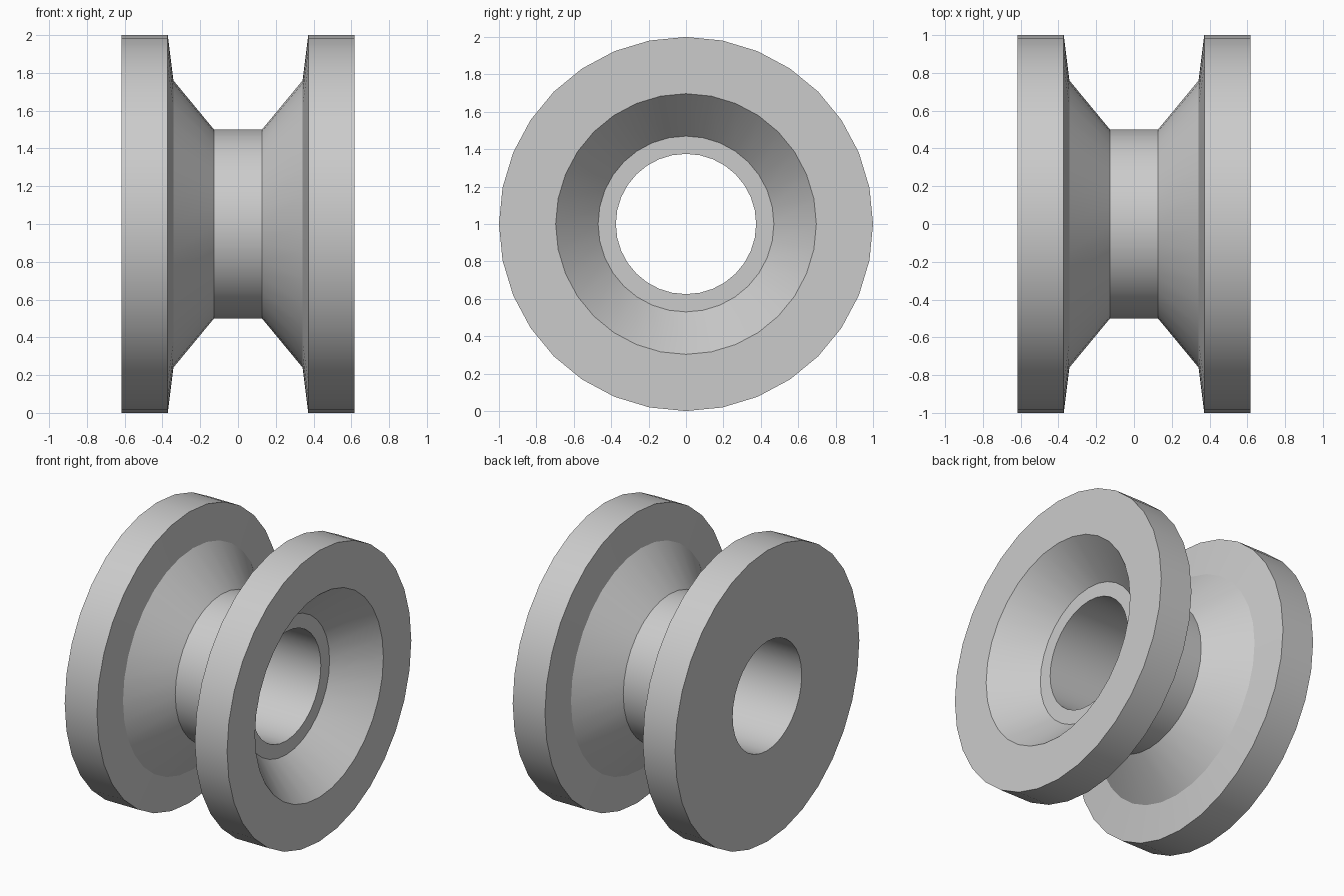
import bpy
import bmesh
import math

cube = bpy.data.objects.get("Cube")
if cube:
    bpy.data.objects.remove(cube, do_unlink=True)

SIDES = 32
HALF = 0.617      # half width of the roller
BORE = 0.375      # radius of the through hole

grey = bpy.data.materials.new("plain grey")
grey.use_nodes = True
colour = (0.6, 0.6, 0.6, 1)
grey.diffuse_color = colour
grey.node_tree.nodes["Principled BSDF"].inputs["Base Color"].default_value = colour


def lathe(name, profile, centre_z):
    """Turn a closed (x, radius) profile around the x axis."""
    bm = bmesh.new()
    rings = []
    for i in range(SIDES):
        a = math.tau * i / SIDES
        rings.append([bm.verts.new((x, r * math.sin(a), centre_z + r * math.cos(a)))
                      for x, r in profile])
    n = len(profile)
    for i in range(SIDES):
        here, there = rings[i], rings[(i + 1) % SIDES]
        for j in range(n):
            k = (j + 1) % n
            bm.faces.new((here[j], here[k], there[k], there[j]))
    bmesh.ops.recalc_face_normals(bm, faces=bm.faces)
    mesh = bpy.data.meshes.new(name)
    bm.to_mesh(mesh)
    bm.free()
    mesh.materials.append(grey)
    obj = bpy.data.objects.new(name, mesh)
    bpy.context.collection.objects.link(obj)
    bpy.ops.object.select_all(action='DESELECT')
    obj.select_set(True)
    bpy.context.view_layer.objects.active = obj
    bpy.ops.object.shade_smooth_by_angle(angle=math.radians(30))
    return obj


# Outer half: hub, conical shoulder, flange; mirrored for the other end
half = [(0.127, 0.5), (0.342, 0.76), (0.372, 1.0), (HALF, 1.0)]
outer = [(-x, r) for x, r in reversed(half)] + half
# Conical recess and ledge on one end, then the straight bore
inner = [(HALF, 0.697), (0.367, 0.47), (0.367, BORE), (-HALF, BORE)]

lathe("grooved_roller", outer + inner, 1.0)
